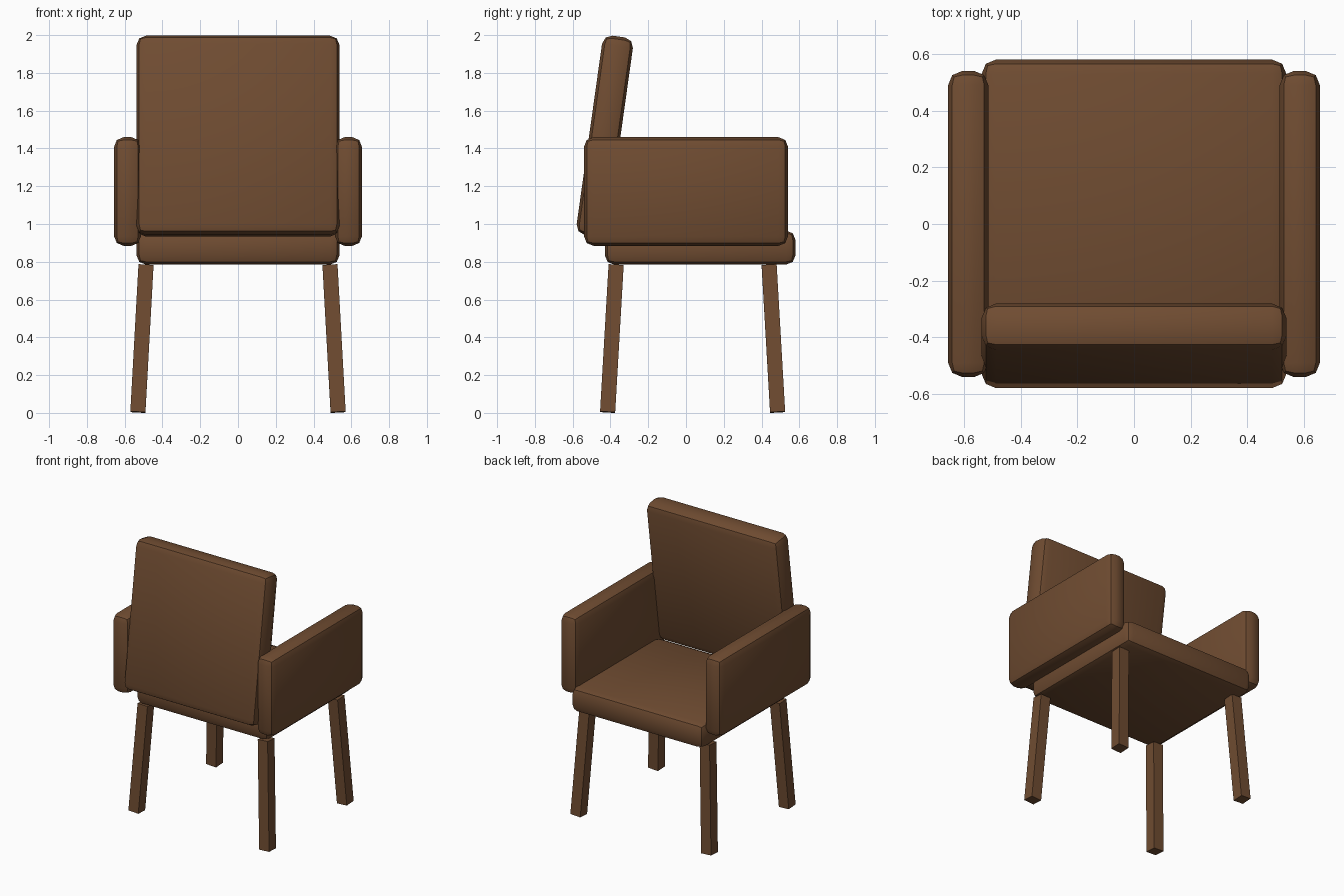
import bpy
from math import radians
from mathutils import Vector

cube = bpy.data.objects.get("Cube")
if cube:
    bpy.data.objects.remove(cube, do_unlink=True)

# Single brown used for the whole chair
brown = bpy.data.materials.new("warm_brown")
brown.use_nodes = True
colour = (0.16, 0.072, 0.031, 1)
brown.diffuse_color = colour
bsdf = brown.node_tree.nodes["Principled BSDF"]
bsdf.inputs["Base Color"].default_value = colour


def box(name, size, centre, tilt_x=0.0, bevel=0.0):
    """Box of the given size, tilted about x, with optional rounded edges."""
    bpy.ops.mesh.primitive_cube_add(size=1)
    ob = bpy.context.object
    ob.name = name
    ob.scale = size
    bpy.ops.object.transform_apply(location=False, rotation=False, scale=True)
    ob.location = centre
    ob.rotation_euler.x = tilt_x
    ob.data.materials.append(brown)
    if bevel:
        mod = ob.modifiers.new("rounded_edges", 'BEVEL')
        mod.width = bevel
        mod.segments = 2
        bpy.ops.object.modifier_apply(modifier=mod.name)
        bpy.ops.object.shade_smooth_by_angle(angle=radians(30))
    return ob


# Cushions
box("seat", (1.075, 1.01, 0.18), (0, 0.075, 0.875), bevel=0.05)
box("backrest", (1.075, 0.165, 1.065), (0, -0.43, 1.465), radians(-8), 0.05)

# Armrests and splayed legs, mirrored left and right
for side, sx in (("left", 1), ("right", -1)):
    box(side + "_armrest", (0.142, 1.08, 0.575), (sx * 0.585, 0, 1.172), bevel=0.05)
    for place, y_top, y_foot in (("front", 0.44, 0.485), ("back", -0.37, -0.415)):
        top = Vector((sx * 0.487, y_top, 0.783))
        foot = Vector((sx * 0.53, y_foot, 0.004))
        axis = top - foot
        leg = box(f"{place}_{side}_leg", (0.08, 0.08, axis.length), (top + foot) / 2)
        leg.rotation_euler = Vector((0, 0, 1)).rotation_difference(axis).to_euler()
